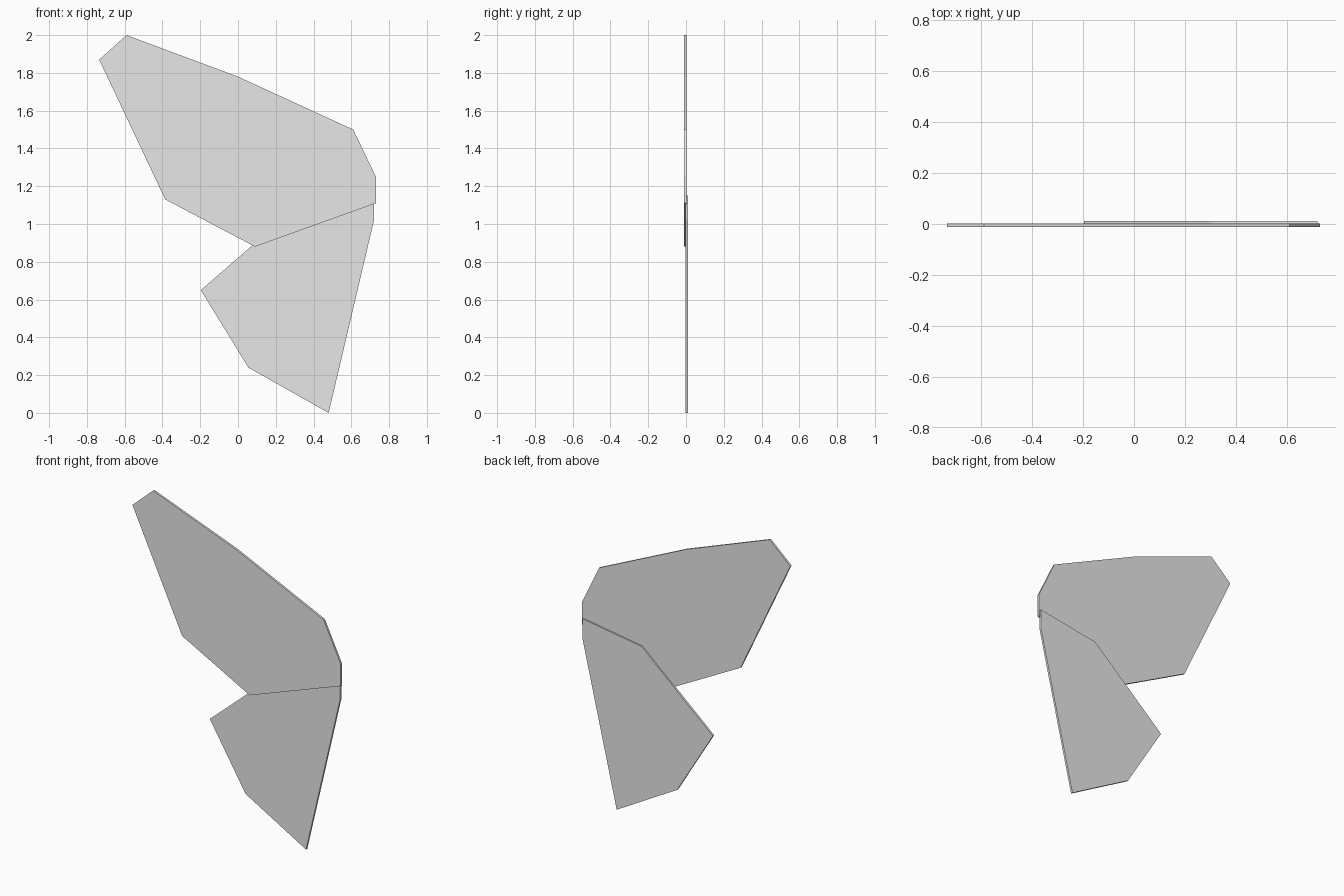
import bpy
import bmesh

if "Cube" in bpy.data.objects:
    bpy.data.objects.remove(bpy.data.objects["Cube"])

grey = bpy.data.materials.new("light_grey")
grey.diffuse_color = (0.8, 0.8, 0.8, 1.0)
grey.use_nodes = True
grey.node_tree.nodes["Principled BSDF"].inputs["Base Color"].default_value = grey.diffuse_color


def plate(name, outline, y_front, y_back):
    """Flat panel: an x-z outline extruded from y_front to y_back."""
    bm = bmesh.new()
    face = bm.faces.new([bm.verts.new((x, y_front, z)) for x, z in outline])
    ext = bmesh.ops.extrude_face_region(bm, geom=[face])
    moved = [v for v in ext["geom"] if isinstance(v, bmesh.types.BMVert)]
    bmesh.ops.translate(bm, verts=moved, vec=(0, y_back - y_front, 0))
    bmesh.ops.recalc_face_normals(bm, faces=bm.faces)
    mesh = bpy.data.meshes.new(name)
    bm.to_mesh(mesh)
    bm.free()
    mesh.materials.append(grey)
    obj = bpy.data.objects.new(name, mesh)
    bpy.context.collection.objects.link(obj)
    return obj


# Large upper wing, in front
plate("upper_wing",
      [(-0.59, 2.0), (-0.735, 1.87), (-0.385, 1.13), (0.09, 0.88),
       (0.73, 1.11), (0.73, 1.25), (0.61, 1.5), (0.0, 1.78)],
      -0.011, 0.002)

# Smaller lower wing, overlapping behind it
plate("lower_wing",
      [(0.48, 0.0), (0.72, 1.02), (0.72, 1.15), (0.305, 1.085),
       (-0.197, 0.65), (0.055, 0.24)],
      -0.002, 0.011)
